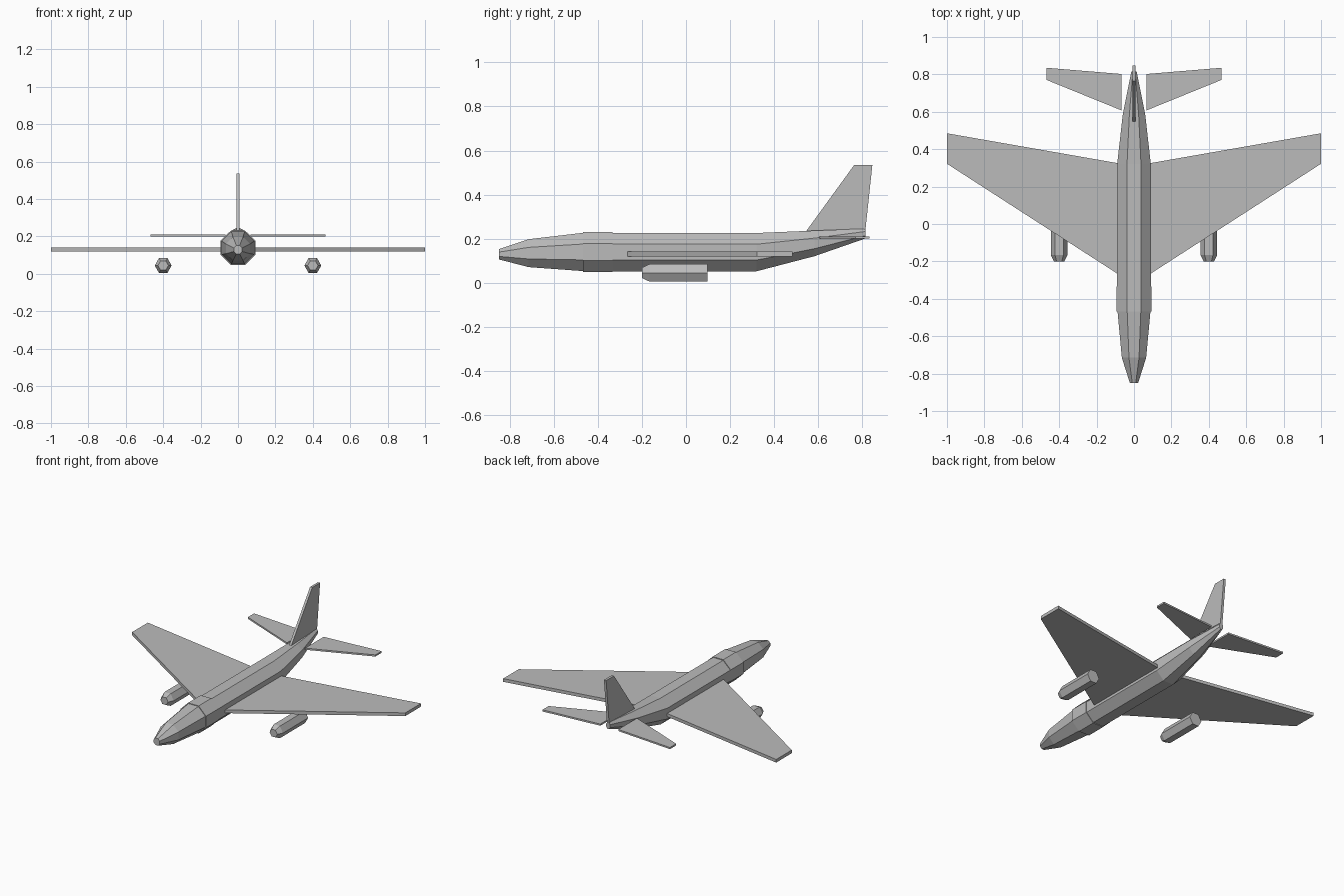
import bpy, bmesh, math
from mathutils import Vector

if "Cube" in bpy.data.objects:
    bpy.data.objects.remove(bpy.data.objects["Cube"], do_unlink=True)

grey = bpy.data.materials.new("light_grey")
grey.use_nodes = True
COLOUR = (0.5, 0.5, 0.5, 1)
grey.diffuse_color = COLOUR
grey.node_tree.nodes["Principled BSDF"].inputs["Base Color"].default_value = COLOUR


def loft(name, rings):
    """Join equal-length rings of points into a closed, flat-shaded solid."""
    bm = bmesh.new()
    loops = [[bm.verts.new(p) for p in ring] for ring in rings]
    n = len(loops[0])
    for a, b in zip(loops, loops[1:]):
        for i in range(n):
            j = (i + 1) % n
            bm.faces.new((a[i], a[j], b[j], b[i]))
    bm.faces.new(loops[0])
    bm.faces.new(loops[-1])
    bmesh.ops.recalc_face_normals(bm, faces=bm.faces)
    mesh = bpy.data.meshes.new(name)
    bm.to_mesh(mesh)
    bm.free()
    mesh.materials.append(grey)
    obj = bpy.data.objects.new(name, mesh)
    bpy.context.collection.objects.link(obj)
    return obj


def section(sides, x, y, half_width, low, high):
    """Polygon across the y axis with a flat top, fitted to the given size."""
    turn = math.pi / 8 if sides == 8 else 0
    pts = [(math.cos(turn + i * math.tau / sides), math.sin(turn + i * math.tau / sides))
           for i in range(sides)]
    wide = max(p[0] for p in pts)
    tall = max(p[1] for p in pts)
    mid, half = (low + high) / 2, (high - low) / 2
    return [Vector((x + u / wide * half_width, y, mid + v / tall * half)) for u, v in pts]


def plate(name, outline, thickness):
    """Flat panel from an outline, thickened along the given vector."""
    t = Vector(thickness)
    base = [Vector(p) for p in outline]
    return loft(name, [base, [p + t for p in base]])


# Fuselage: nose, collar and body with tapering tail: (y, half width, low, high)
parts = {
    "nose": [(-0.85, 0.022, 0.105, 0.152), (-0.715, 0.065, 0.07, 0.197),
             (-0.467, 0.088, 0.052, 0.226)],
    "collar": [(-0.467, 0.093, 0.047, 0.23), (-0.335, 0.093, 0.047, 0.23)],
    "body": [(-0.335, 0.09, 0.051, 0.225), (0.32, 0.09, 0.051, 0.225),
             (0.585, 0.06, 0.12, 0.236), (0.815, 0.014, 0.2, 0.245)],
}
for name, stations in parts.items():
    loft(name, [section(8, 0, *s) for s in stations])

# Fin
fin = [(0.54, 0.225), (0.765, 0.535), (0.847, 0.535), (0.815, 0.235)]
plate("fin", [(-0.008, y, z) for y, z in fin], (0.016, 0, 0))

# Wings, tailplanes and engine pods on each side
wing = [(0.085, -0.268), (1, 0.322), (1, 0.485), (0.085, 0.325)]
tailplane = [(0.066, 0.607), (0.467, 0.77), (0.467, 0.835), (0.066, 0.802)]
pod = [(-0.2, 0.028, 0.02, 0.068), (-0.165, 0.045, 0.004, 0.084), (0.098, 0.045, 0.004, 0.084)]
for side, s in (("left", 1), ("right", -1)):
    plate(side + "_wing", [(s * x, y, 0.119) for x, y in wing], (0, 0, 0.021))
    plate(side + "_tailplane", [(s * x, y, 0.199) for x, y in tailplane], (0, 0, 0.011))
    loft(side + "_engine", [section(6, s * 0.4, *p) for p in pod])
